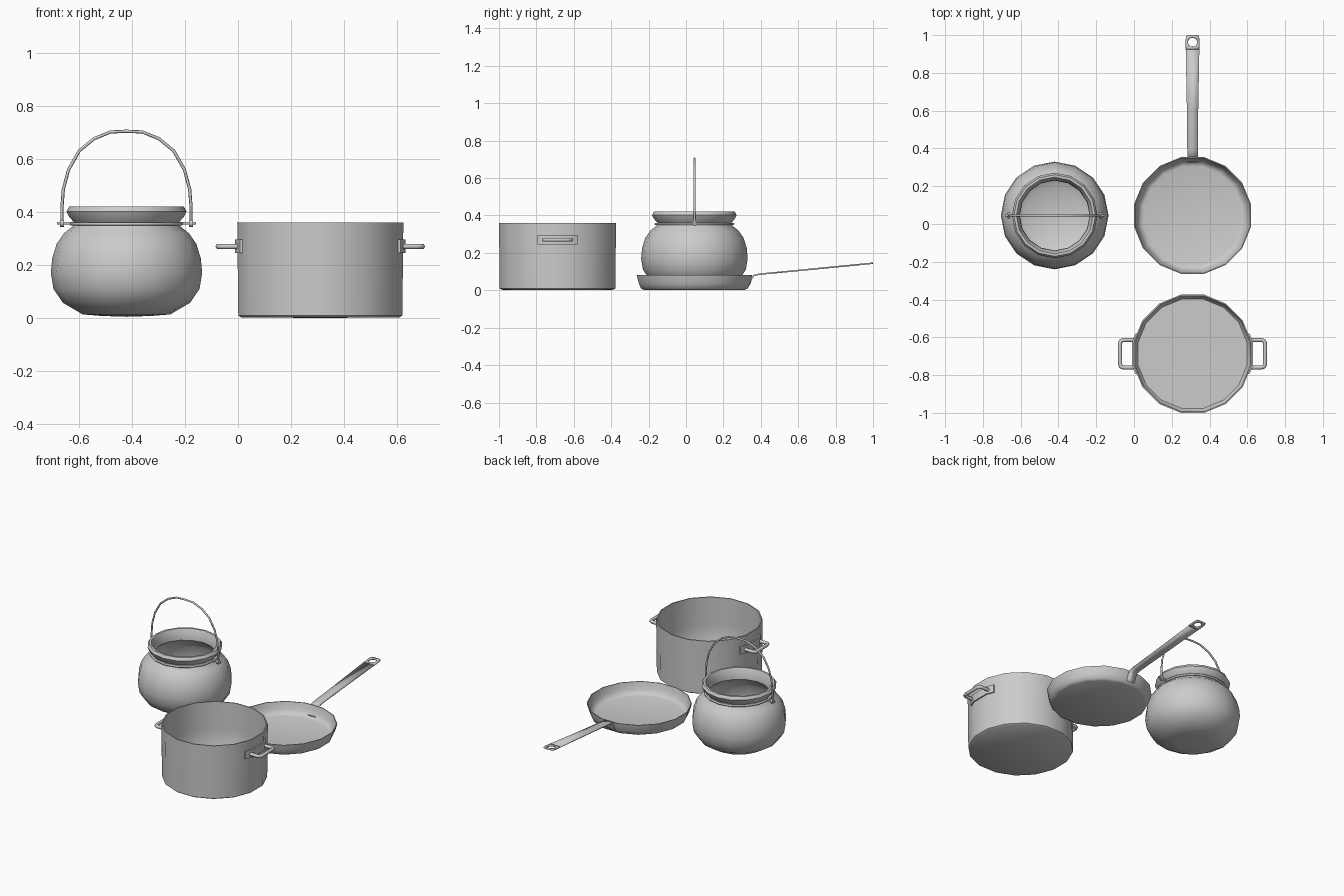
import bpy, bmesh, math
from mathutils import Vector

if "Cube" in bpy.data.objects:
    bpy.data.objects.remove(bpy.data.objects["Cube"])


def finish(ob, angle=40):
    bpy.ops.object.select_all(action='DESELECT')
    ob.select_set(True)
    bpy.context.view_layer.objects.active = ob
    bpy.ops.object.shade_smooth_by_angle(angle=math.radians(angle))
    return ob


def mesh_object(name, bm, angle=40):
    bmesh.ops.remove_doubles(bm, verts=bm.verts, dist=1e-5)
    bmesh.ops.recalc_face_normals(bm, faces=bm.faces)
    me = bpy.data.meshes.new(name)
    bm.to_mesh(me)
    bm.free()
    ob = bpy.data.objects.new(name, me)
    bpy.context.collection.objects.link(ob)
    return finish(ob, angle)


def lathe(name, profile, cx, cy, offset=0.0, sides=16, angle=50):
    """Spin an (r, z) profile that starts and ends on the axis."""
    bm = bmesh.new()
    rings = []
    for r, z in profile:
        rings.append([bm.verts.new((cx + r * math.cos((i + offset) * math.tau / sides),
                                    cy + r * math.sin((i + offset) * math.tau / sides), z))
                      for i in range(sides if r > 0 else 1)])
    for a, b in zip(rings, rings[1:]):
        for i in range(sides):
            j = (i + 1) % sides
            quad = [a[i % len(a)], a[j % len(a)], b[j % len(b)], b[i % len(b)]]
            bm.faces.new(list(dict.fromkeys(quad)))
    return mesh_object(name, bm, angle)


def tube(name, pts, radius, cyclic=False):
    cu = bpy.data.curves.new(name, 'CURVE')
    cu.dimensions = '3D'
    cu.bevel_depth = radius
    cu.bevel_resolution = 1
    cu.use_fill_caps = True
    sp = cu.splines.new('POLY')
    sp.points.add(len(pts) - 1)
    for p, co in zip(sp.points, pts):
        p.co = (*co, 1)
    sp.use_cyclic_u = cyclic
    ob = bpy.data.objects.new(name, cu)
    bpy.context.collection.objects.link(ob)
    bpy.ops.object.select_all(action='DESELECT')
    ob.select_set(True)
    bpy.context.view_layer.objects.active = ob
    bpy.ops.object.convert(target='MESH')
    return finish(bpy.context.object, 65)


def solidify(ob, thickness, offset):
    m = ob.modifiers.new("thickness", 'SOLIDIFY')
    m.thickness, m.offset = thickness, offset


# Cauldron body with flared rim and inner wall
CX, CY = -0.42, 0.045
lathe("cauldron_body", [
    (0, 0.005), (0.09, 0.008), (0.165, 0.014), (0.24, 0.058), (0.275, 0.11), (0.285, 0.17),
    (0.28, 0.225), (0.263, 0.28), (0.235, 0.32), (0.203, 0.345), (0.197, 0.36), (0.217, 0.383),
    (0.226, 0.402), (0.216, 0.42), (0.203, 0.42), (0.187, 0.385), (0.185, 0.35), (0.225, 0.315),
    (0.253, 0.275), (0.272, 0.17), (0.262, 0.115), (0.23, 0.068), (0.16, 0.026), (0, 0.018)], CX, CY)

# Neck wire, pegs and bail
tube("cauldron_neck_wire", [(CX + 0.207 * math.cos(i * math.tau / 16),
                             CY + 0.207 * math.sin(i * math.tau / 16), 0.355) for i in range(16)],
     0.007, True)
for s, side in ((-1, "left"), (1, "right")):
    tube("cauldron_peg_" + side, [(CX + s * 0.20, CY, 0.357), (CX + s * 0.262, CY, 0.357)], 0.006)
    tube("bail_eye_" + side, [(CX + s * 0.236, CY, 0.357), (CX + s * 0.25, CY, 0.357)], 0.015)
half = [(0.243, 0.345), (0.243, 0.42), (0.238, 0.485), (0.218, 0.56), (0.178, 0.63),
        (0.122, 0.676), (0.06, 0.701)]
tube("cauldron_bail", [(CX - x, CY, z) for x, z in half] + [(CX, CY, 0.704)]
     + [(CX + x, CY, z) for x, z in reversed(half)], 0.006)

# Frying pan bowl
PX = 0.31
lathe("pan_bowl", [
    (0, 0.001), (0.275, 0.002), (0.291, 0.01), (0.302, 0.035), (0.311, 0.065), (0.315, 0.083),
    (0.310, 0.083), (0.304, 0.06), (0.295, 0.035), (0.282, 0.014), (0.265, 0.009), (0, 0.008)],
      PX, CY, 0.5)

# Frying pan handle: bent strip ending in a pierced tab
bm = bmesh.new()
path = [(0.328, 0.018, 0.028), (0.341, 0.035, 0.028), (0.349, 0.06, 0.028), (0.362, 0.079, 0.028),
        (0.395, 0.0865, 0.028), (0.6, 0.106, 0.030), (0.924, 0.1376, 0.036)]
rows = [[bm.verts.new((PX + s * w, y, z)) for s in (-1, 1)] for y, z, w in path]
for a, b in zip(rows, rows[1:]):
    bm.faces.new((a[0], a[1], b[1], b[0]))
outer, inner = [], []
for i in range(16):
    c, s = math.cos(i * math.tau / 16), math.sin(i * math.tau / 16)
    k = 1 / max(abs(c), abs(s))
    if i in (2, 6):
        k *= 0.9
    for ring, x, dy in ((outer, 0.037 * k * c, 0.038 * k * s), (inner, 0.024 * c, 0.024 * s)):
        y = 0.962 + dy
        ring.append(bm.verts.new((PX + x, y, 0.1376 + (y - 0.924) * 0.097)))
for i in range(16):
    j = (i + 1) % 16
    bm.faces.new((outer[i], outer[j], inner[j], inner[i]))
solidify(mesh_object("pan_handle", bm), 0.008, 0)

# Stock pot body
PY = -0.687
lathe("pot_body", [
    (0, 0.001), (0.305, 0.003), (0.315, 0.01), (0.317, 0.18), (0.319, 0.36),
    (0.312, 0.36), (0.310, 0.18), (0.308, 0.03), (0.295, 0.014), (0, 0.01)], PX, PY, 0.5)

# Stock pot handles with mounting plates
for s, side in ((-1, "left"), (1, "right")):
    loop = [(0.312, -0.073), (0.365, -0.073), (0.379, -0.068), (0.384, -0.055)]
    loop += [(x, -y) for x, y in reversed(loop)]
    tube("pot_handle_" + side, [(PX + s * x, PY + y, 0.27) for x, y in loop], 0.011)
    bm = bmesh.new()
    cols = [[bm.verts.new((PX + s * x, PY + y, z)) for z in (0.246, 0.297)]
            for x, y in ((0.302, -0.107), (0.321, -0.062), (0.321, 0.062), (0.302, 0.107))]
    cols_in = [[bm.verts.new(v.co - Vector((s * 0.009, 0, 0))) for v in c] for c in cols]
    for k in range(3):
        for a, b in ((cols[k], cols[k + 1]), (cols_in[k], cols_in[k + 1])):
            bm.faces.new((a[0], b[0], b[1], a[1]))
        for e in (0, 1):
            bm.faces.new((cols[k][e], cols[k + 1][e], cols_in[k + 1][e], cols_in[k][e]))
    for k in (0, 3):
        bm.faces.new((cols[k][0], cols[k][1], cols_in[k][1], cols_in[k][0]))
    mesh_object("pot_plate_" + side, bm)
